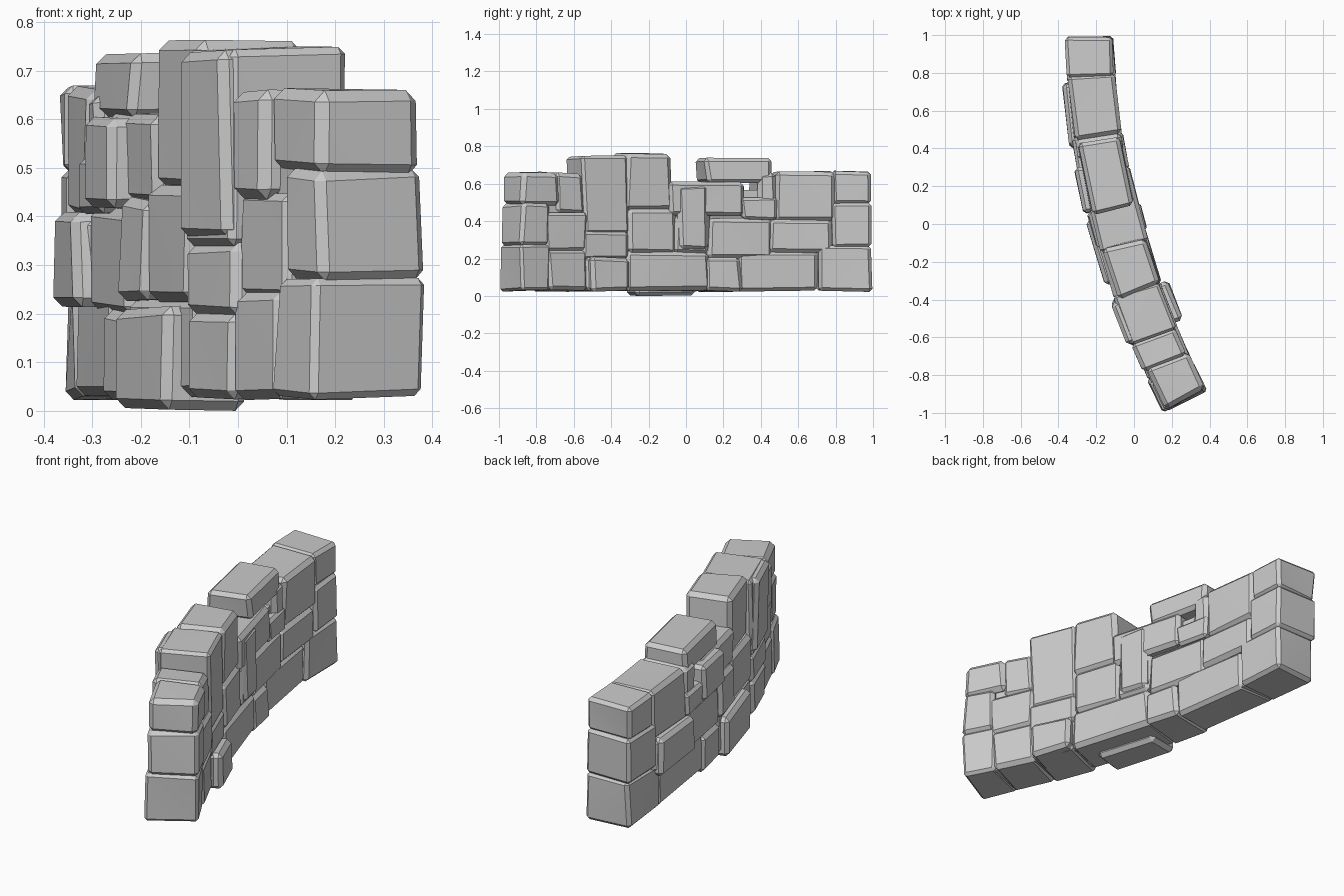
import bpy, bmesh, random
from mathutils import Vector

if "Cube" in bpy.data.objects:
    bpy.data.objects.remove(bpy.data.objects["Cube"])

random.seed(11)
T = 0.245  # wall thickness


def wall_point(y, depth, z):
    """Point on the curved wall: y along its +x face, depth measured inwards."""
    x = 0.035 - 0.279 * y + 0.1287 * y * y
    n = Vector((1, 0.279 - 0.2574 * y, 0)).normalized()
    return Vector((x, y, z)) - n * depth


def make_object(name, bm):
    bmesh.ops.triangulate(bm, faces=bm.faces[:])
    me = bpy.data.meshes.new(name)
    bm.to_mesh(me)
    bm.free()
    ob = bpy.data.objects.new(name, me)
    bpy.context.collection.objects.link(ob)
    return ob


def block(ys, z0, z1, d0, d1, jitter=0.0):
    """Closed box following the wall through the stations ys."""
    bm = bmesh.new()
    rings = []
    for y in ys:
        ring = []
        for d, z in ((d0, z0), (d0, z1), (d1, z1), (d1, z0)):
            r = [random.uniform(-jitter, jitter) for _ in range(3)]
            ring.append(bm.verts.new(wall_point(y + r[0], d + r[1] / 2, z + r[2] / 2)))
        rings.append(ring)
    for a, b in zip(rings, rings[1:]):
        for i in range(4):
            j = (i + 1) % 4
            bm.faces.new((a[i], a[j], b[j], b[i]))
    bm.faces.new(rings[0])
    bm.faces.new(rings[-1])
    bmesh.ops.recalc_face_normals(bm, faces=bm.faces[:])
    return bm


def stone(y0, y1, z0, z1, right, left):
    """Chipped block; right/left push it out of the +x / -x wall face."""
    bm = block((y0, y1), z0, z1, -right, T + left, 0.012)
    bmesh.ops.bevel(bm, geom=bm.edges[:], offset=random.uniform(0.014, 0.024),
                    segments=1, affect='EDGES', profile=0.5)
    return make_object("stone", bm)


# inner core that closes the joints
wall = make_object("stone_wall", block([-0.85 + 0.182 * i for i in range(11)],
                                       0.04, 0.57, 0.028, T - 0.028))

# courses from the ground up: joints along the wall, then the top of each stone
courses = [
    ((-.88, -.73, -.53, -.32, .12, .29, .71, .99),
     (.28, .25, .21, .24, .21, .24, .27)),
    ((-.88, -.74, -.54, -.31, -.05, .12, .45, .78, .99),
     (.5, .45, .35, .47, .44, .42, .41, .5)),
    ((-.88, -.68, -.54, -.31, -.08, .3, .48, .79, .99),
     (.665, .66, .75, .765, .615, .53, .67, .67)),
]
stones = []
below = None
for joints, tops in courses:
    spans = list(zip(joints, joints[1:], tops))
    for y0, y1, top in spans:
        mid = (y0 + y1) / 2
        base = 0.03 if below is None else next(t for a, b, t in below if a <= mid <= b) - 0.008
        lap0 = 0.006 if y0 > joints[0] else 0
        lap1 = 0.006 if y1 < joints[-1] else 0
        stones.append(stone(y0 - lap0, y1 + lap1, base, top,
                            random.uniform(-.012, .012), random.uniform(-.012, .015)))
    below = spans

# odd stones: cap block, cap support, then ones proud of a single face
for s in [(.11, .47, .61, .74, -.01, -.01), (.38, .48, .5, .66, 0, 0),
          (-.52, -.32, .03, .21, .045, -.1), (-.05, .12, .25, .6, .025, -.1),
          (-.24, .08, .005, .215, -.1, .035), (.12, .34, .42, .61, -.1, .03),
          (.45, .76, .22, .41, -.1, .035), (-.53, -.32, .36, .745, -.1, .03)]:
    stones.append(stone(*s))

# fuse everything into one solid wall
for s in stones:
    m = wall.modifiers.new("join", 'BOOLEAN')
    m.operation, m.solver, m.object = 'UNION', 'EXACT', s
fused = bpy.data.meshes.new_from_object(
    wall.evaluated_get(bpy.context.evaluated_depsgraph_get()))
wall.modifiers.clear()
wall.data = fused
for s in stones:
    bpy.data.objects.remove(s, do_unlink=True)

# clean up and set the model on z = 0
bm = bmesh.new()
bm.from_mesh(fused)
bmesh.ops.remove_doubles(bm, verts=bm.verts[:], dist=0.0005)
low = min(v.co.z for v in bm.verts)
bmesh.ops.translate(bm, verts=bm.verts[:], vec=(0, 0, -low))
bm.to_mesh(fused)
bm.free()

bpy.context.view_layer.objects.active = wall
wall.select_set(True)
bpy.ops.object.shade_smooth_by_angle(angle=0.45)
